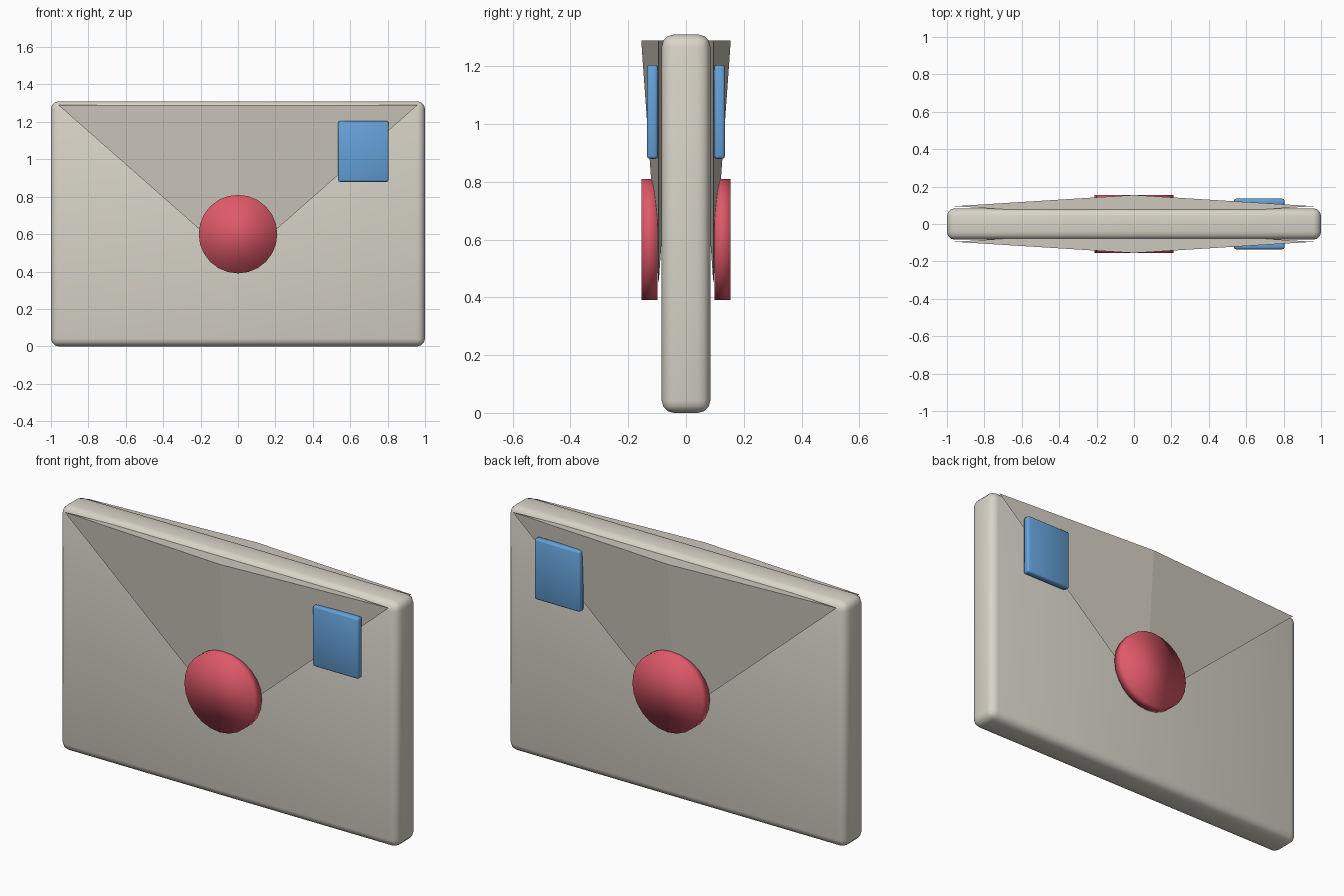
import bpy
from math import radians
from mathutils import Matrix, Vector

cube = bpy.data.objects.get("Cube")
if cube:
    bpy.data.objects.remove(cube, do_unlink=True)


def material(name, rgb):
    mat = bpy.data.materials.new(name)
    mat.use_nodes = True
    mat.diffuse_color = (*rgb, 1)
    mat.node_tree.nodes["Principled BSDF"].inputs["Base Color"].default_value = (*rgb, 1)
    return mat


paper = material("paper", (0.69, 0.66, 0.58))
flap_paper = material("flap paper", (0.61, 0.58, 0.51))
blue = material("stamp blue", (0.13, 0.36, 0.70))
red = material("wax red", (0.74, 0.10, 0.14))


def finish(name, mat, smooth):
    obj = bpy.context.object
    obj.name = obj.data.name = name
    obj.data.materials.clear()
    obj.data.materials.append(mat)
    for face in obj.data.polygons:
        face.use_smooth = smooth
    return obj


def rounded_box(name, center, size, radius, segments, mat):
    bpy.ops.mesh.primitive_cube_add(size=1, location=center)
    obj = finish(name, mat, True)
    obj.data.transform(Matrix.Diagonal((*size, 1)))
    bevel = obj.modifiers.new("rounded edges", "BEVEL")
    bevel.width, bevel.segments = radius, segments
    bevel.limit_method = "NONE"
    return obj


# Envelope body
rounded_box("envelope_body", (0, 0, 0.655), (2, 0.168, 1.31), 0.042, 3, paper)

# Matching flap, seal and stamp on both sides
for side, label in ((-1, "front"), (1, "back")):
    # Flap: a flattened four-sided cone pointing down
    bpy.ops.mesh.primitive_cone_add(vertices=4, radius1=1, radius2=0, depth=0.845,
                                    location=(0, side * 0.095, 0.867),
                                    rotation=(radians(180), 0, 0))
    flap = finish(label + "_flap", flap_paper, False)
    flap.data.transform(Matrix.Diagonal((0.96, 0.06, 1, 1)))

    # Wax seal: a softly shaded disc
    bpy.ops.mesh.primitive_cylinder_add(vertices=24, radius=0.21, depth=0.056,
                                        location=(0, side * 0.126, 0.6),
                                        rotation=(radians(90), 0, 0))
    finish(label + "_seal", red, True)

    # Stamp
    rounded_box(label + "_stamp", (0.67, side * 0.116, 1.042), (0.27, 0.038, 0.325),
                0.01, 2, blue)
